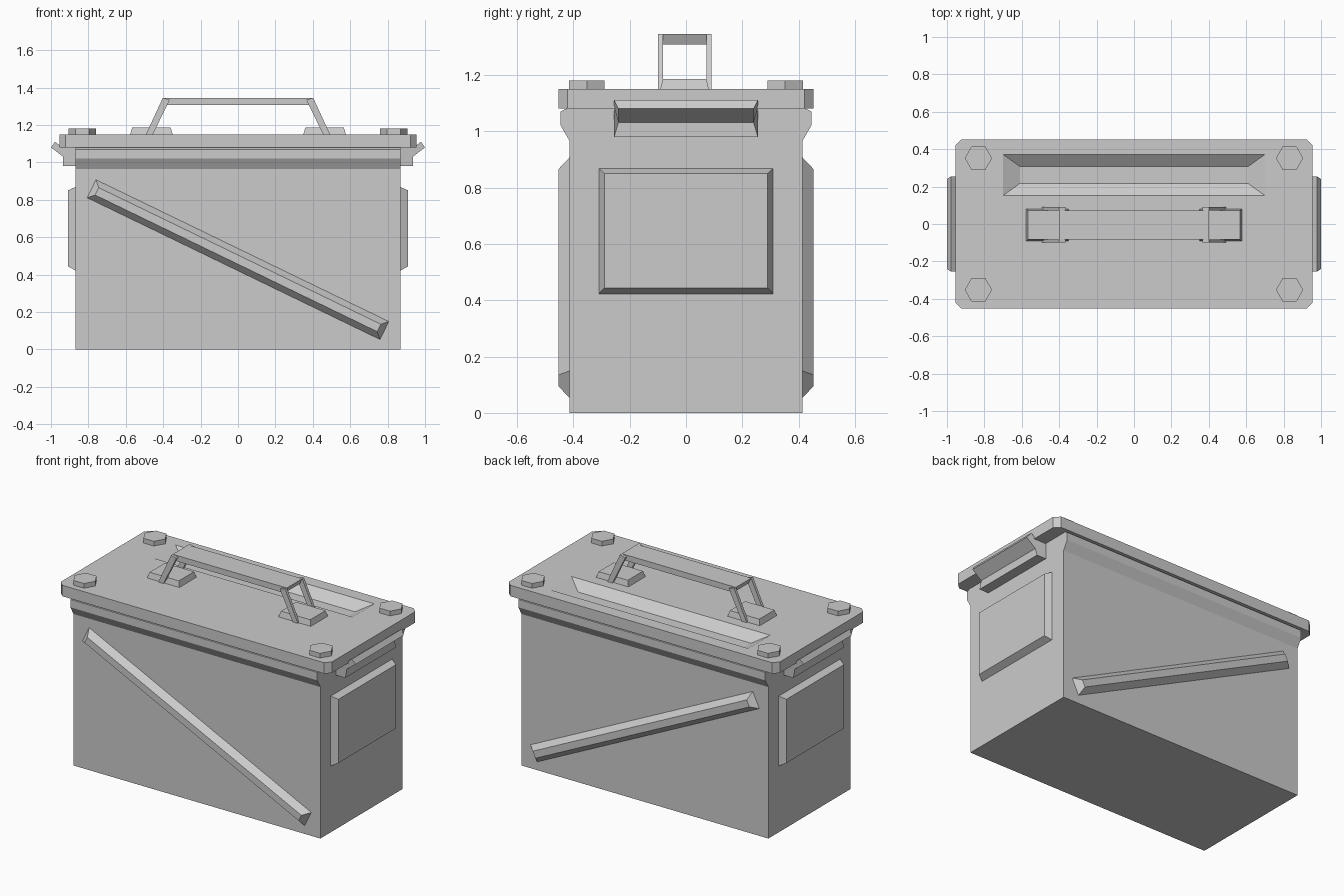
import bpy, bmesh
from math import cos, sin, tau, atan2, hypot
from mathutils import Vector

if "Cube" in bpy.data.objects:
    bpy.data.objects.remove(bpy.data.objects["Cube"])


def loft(name, ring_a, ring_b):
    """Closed flat-sided solid between two matching rings of points."""
    bm = bmesh.new()
    a = [bm.verts.new(p) for p in ring_a]
    b = [bm.verts.new(p) for p in ring_b]
    n = len(a)
    bm.faces.new(a)
    bm.faces.new(b)
    for i in range(n):
        j = (i + 1) % n
        bm.faces.new((a[i], a[j], b[j], b[i]))
    bmesh.ops.recalc_face_normals(bm, faces=bm.faces)
    mesh = bpy.data.meshes.new(name)
    bm.to_mesh(mesh)
    bm.free()
    ob = bpy.data.objects.new(name, mesh)
    bpy.context.collection.objects.link(ob)
    return ob


def rect(cx, cy, hx, hy):
    return [(cx - hx, cy - hy), (cx + hx, cy - hy), (cx + hx, cy + hy), (cx - hx, cy + hy)]


def at_z(pts, z):
    return [(x, y, z) for x, y in pts]


# Body: profile across y, extruded along x, with flared neck under the lid
half = [(0.413, 0), (0.413, 0.965), (0.445, 1.02), (0.445, 1.07), (0.42, 1.082)]
profile = half + [(-y, z) for y, z in reversed(half)]
loft("body", [(-0.87, y, z) for y, z in profile], [(0.87, y, z) for y, z in profile])

# Lid: plate with clipped corners
X, Y, C = 0.955, 0.453, 0.033
outline = [(X, Y - C), (X - C, Y), (C - X, Y), (-X, Y - C),
           (-X, C - Y), (C - X, -Y), (X - C, -Y), (X, C - Y)]
lid = loft("lid", at_z(outline, 1.08), at_z(outline, 1.15))

# Sloped trough pressed into the rear part of the lid
k = 0.2
cutter = loft("trough_cutter", at_z(rect(0, 0.262, 0.61, 0.045), 1.10),
              at_z(rect(0, 0.262, 0.70 + 0.09 * k, 0.11 + 0.065 * k), 1.15 + 0.05 * k))
cutter.hide_render = True
mod = lid.modifiers.new("trough", 'BOOLEAN')
mod.operation = 'DIFFERENCE'
mod.solver = 'EXACT'
mod.object = cutter
bpy.context.view_layer.objects.active = lid
bpy.ops.object.modifier_apply(modifier=mod.name)
bpy.data.objects.remove(cutter)

# Hex bolts on the lid corners
hexagon = [(0.073 * cos(i * tau / 6), 0.073 * sin(i * tau / 6)) for i in range(6)]
for sx in (-1, 1):
    for sy in (-1, 1):
        pts = [(sx * 0.832 + x, sy * 0.352 + y) for x, y in hexagon]
        loft("lid_bolt", at_z(pts, 1.145), at_z(pts, 1.18))

# Diagonal ridge on front and back, low at the right end
start, end = Vector((-0.785, 0.86)), Vector((0.785, 0.10))
mid = (start + end) / 2
along = (end - start).normalized()
across = Vector((-along.y, along.x))
length = (end - start).length / 2


def ridge_ring(y, inset):
    out = []
    for u, v in rect(0, 0, length - inset, 0.056 - inset):
        p = mid + along * u + across * v
        out.append((p.x, y, p.y))
    return out


for sy, side in ((-1, "front"), (1, "back")):
    loft(side + "_ridge", ridge_ring(sy * 0.41, 0), ridge_ring(sy * 0.453, 0.034))

# Latch section: x, z, half width
latch = [(0.86, 0.98, 0.255), (0.935, 0.98, 0.255), (0.935, 1.03, 0.24), (1.0, 1.08, 0.24),
         (0.978, 1.11, 0.255), (0.945, 1.085, 0.255), (0.86, 1.085, 0.255)]

for s, side in ((-1, "left"), (1, "right")):
    # Raised side panel
    big, small = rect(0, 0.645, 0.312, 0.225), rect(0, 0.647, 0.29, 0.203)
    loft(side + "_panel", [(s * 0.865, y, z) for y, z in big],
         [(s * 0.91, y, z) for y, z in small])
    # Lid latch
    loft(side + "_latch", [(s * x, -w, z) for x, z, w in latch],
         [(s * x, w, z) for x, z, w in latch])
    # Handle pad
    loft(side + "_handle_pad", at_z(rect(s * 0.463, -0.005, 0.115, 0.087), 1.145),
         at_z(rect(s * 0.463, -0.005, 0.103, 0.077), 1.186))
    # Two slanted handle legs
    leg = [(0.455, 1.15), (0.492, 1.15), (0.402, 1.345), (0.365, 1.335)]
    for y0, y1 in ((-0.1, -0.082), (0.072, 0.09)):
        loft(side + "_handle_leg", [(s * x, y0, z) for x, z in leg],
             [(s * x, y1, z) for x, z in leg])

# Handle grip plate between the legs
loft("handle_grip", at_z(rect(0, -0.005, 0.385, 0.078), 1.308),
     at_z(rect(0, -0.005, 0.402, 0.078), 1.345))
